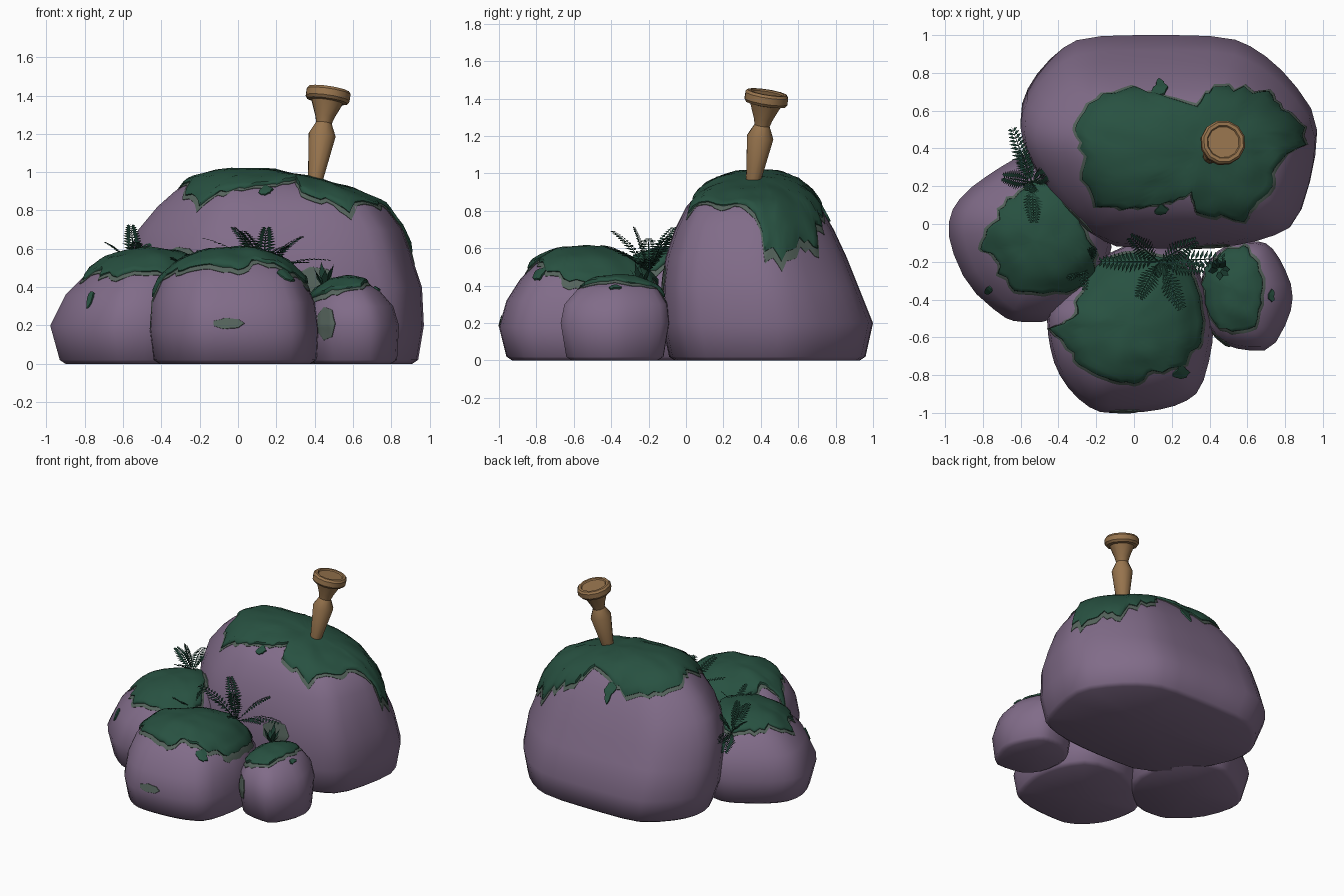
import bpy, bmesh, math
from mathutils import Vector, noise
from mathutils.bvhtree import BVHTree

cube = bpy.data.objects.get("Cube")
if cube:
    bpy.data.objects.remove(cube, do_unlink=True)


def material(name, rgb):
    m = bpy.data.materials.new(name)
    m.use_nodes = True
    m.diffuse_color = (*rgb, 1)
    bsdf = m.node_tree.nodes["Principled BSDF"]
    bsdf.inputs["Base Color"].default_value = (*rgb, 1)
    bsdf.inputs["Roughness"].default_value = 0.9
    return m


STONE = material("purple stone", (0.22, 0.15, 0.25))
MOSS = material("moss green", (0.021, 0.083, 0.053))
FADED = material("faded moss", (0.09, 0.125, 0.106))
FERN = material("dark fern", (0.01, 0.043, 0.028))
WOOD = material("tan wood", (0.31, 0.175, 0.075))


def finish(name, bm, mat, angle=40):
    bmesh.ops.recalc_face_normals(bm, faces=bm.faces)
    mesh = bpy.data.meshes.new(name)
    bm.to_mesh(mesh)
    bm.free()
    ob = bpy.data.objects.new(name, mesh)
    bpy.context.collection.objects.link(ob)
    mesh.materials.append(mat)
    if angle:
        bpy.ops.object.select_all(action="DESELECT")
        ob.select_set(True)
        bpy.context.view_layer.objects.active = ob
        bpy.ops.object.shade_smooth_by_angle(angle=math.radians(angle))


def loft(rings, start, end=None):
    """Bridge closed rings; start and end are cap points."""
    bm = bmesh.new()
    rows = [[bm.verts.new(p) for p in ring] for ring in rings]
    n = len(rows[0])
    for a, b in zip(rows, rows[1:]):
        for i in range(n):
            j = (i + 1) % n
            bm.faces.new((a[i], a[j], b[j], b[i]))
    for row, tip in ((rows[0], start), (rows[-1], end)):
        if tip is not None:
            v = bm.verts.new(tip)
            for i in range(n):
                bm.faces.new((row[i], row[(i + 1) % n], v))
    return bm


# Boulders: a plan outline fitted to stacked levels (z, x min, x max, y min, y max)
def boulder(name, plan, levels):
    pts = [Vector(p) for p in plan]
    soft = []
    for p, q in zip(pts, pts[1:] + pts[:1]):
        soft += [p.lerp(q, 0.25), p.lerp(q, 0.75)]
    lo = Vector((min(p.x for p in soft), min(p.y for p in soft)))
    hi = Vector((max(p.x for p in soft), max(p.y for p in soft)))
    z, x0, x1, y0, y1 = levels[0]
    inset = (0, x0 + 0.03, x1 - 0.03, y0 + 0.03, y1 - 0.03)
    rings = []
    for z, x0, x1, y0, y1 in [inset] + levels:
        ring = []
        for p in soft:
            u, v = (p.x - lo.x) / (hi.x - lo.x), (p.y - lo.y) / (hi.y - lo.y)
            ring.append(Vector((x0 + u * (x1 - x0), y0 + v * (y1 - y0), z)))
        rings.append(ring)
    top = sum(rings[-1], Vector()) / len(soft) + Vector((0, 0, 0.01))
    base = sum(rings[0], Vector()) / len(soft)
    bm = loft(rings, base, top)
    bmesh.ops.recalc_face_normals(bm, faces=bm.faces)
    tree = BVHTree.FromBMesh(bm)
    finish(name, bm, STONE, 180)
    return tree


big = boulder("big_boulder", [
    (-0.27, 1), (0.12, 1.01), (0.5, 1), (0.66, 0.93), (0.83, 0.78), (0.98, 0.56), (0.96, 0.3), (0.87, 0),
    (0.72, -0.08), (0.5, -0.13), (0.15, -0.14), (-0.17, -0.12), (-0.41, 0.12), (-0.58, 0.42), (-0.61, 0.6),
    (-0.55, 0.76), (-0.41, 0.92)], [
    (0.02, -0.53, 0.94, -0.09, 0.96), (0.2, -0.6, 0.97, -0.13, 1.0),
    (0.4, -0.6, 0.96, -0.13, 0.92), (0.55, -0.58, 0.91, -0.11, 0.86),
    (0.7, -0.52, 0.86, -0.06, 0.79), (0.82, -0.42, 0.77, 0, 0.72),
    (0.9, -0.33, 0.6, 0.07, 0.66), (0.96, -0.24, 0.38, 0.16, 0.59),
    (0.995, -0.12, 0.2, 0.26, 0.5)])
side = boulder("side_boulder", [
    (-0.98, 0.05), (-0.98, -0.1), (-0.88, -0.33), (-0.7, -0.49), (-0.62, -0.52), (-0.45, -0.52), (-0.25, -0.4),
    (-0.12, -0.2), (-0.13, 0.1), (-0.3, 0.33), (-0.48, 0.39), (-0.6, 0.37), (-0.75, 0.28), (-0.9, 0.17)], [
    (0.02, -0.93, -0.15, -0.48, 0.33), (0.2, -0.98, -0.12, -0.52, 0.38),
    (0.36, -0.9, -0.14, -0.47, 0.34), (0.46, -0.8, -0.18, -0.38, 0.27),
    (0.54, -0.69, -0.24, -0.28, 0.18), (0.58, -0.57, -0.33, -0.18, 0.08)])
front = boulder("front_boulder", [
    (-0.1, -1), (-0.21, -0.99), (-0.33, -0.9), (-0.42, -0.77), (-0.46, -0.62), (-0.47, -0.48), (-0.38, -0.37),
    (-0.27, -0.27), (-0.18, -0.18), (0, -0.1), (0.25, -0.12), (0.38, -0.3), (0.43, -0.5), (0.42, -0.67),
    (0.36, -0.88), (0.26, -0.95), (0.1, -0.99)], [
    (0.02, -0.44, 0.41, -0.96, -0.15), (0.18, -0.46, 0.42, -1.0, -0.1),
    (0.32, -0.45, 0.4, -0.96, -0.11), (0.43, -0.41, 0.35, -0.89, -0.17),
    (0.53, -0.31, 0.25, -0.8, -0.27), (0.585, -0.15, 0.13, -0.68, -0.42)])
small = boulder("small_boulder", [
    (0.64, -0.08), (0.72, -0.1), (0.79, -0.2), (0.85, -0.35), (0.83, -0.49), (0.73, -0.67), (0.58, -0.67),
    (0.45, -0.63), (0.36, -0.5), (0.34, -0.3), (0.41, -0.15), (0.53, -0.09)], [
    (0.02, 0.37, 0.83, -0.64, -0.12), (0.2, 0.35, 0.84, -0.67, -0.09),
    (0.3, 0.36, 0.81, -0.65, -0.1), (0.38, 0.41, 0.74, -0.58, -0.15),
    (0.43, 0.48, 0.66, -0.47, -0.27)])


# Moss: outlines draped onto a boulder from above or from the front
def drape(name, tree, outline, mat, lift, grow=0, jag=0.03, frontal=False):
    pts = [Vector(p) for p in outline]
    c = sum(pts, Vector((0, 0))) / len(pts)
    edge = []
    for p, q in zip(pts, pts[1:] + pts[:1]):
        for k in range(4):
            e = p.lerp(q, k / 4) - c
            wobble = jag * noise.noise(Vector((e.x * 23, e.y * 23, 1)))
            edge.append(e + e.normalized() * (grow + wobble))

    def project(uv, height):
        if frontal:
            origin, ray = Vector((uv.x, -3, uv.y)), Vector((0, 1, 0))
        else:
            origin, ray = Vector((uv.x, uv.y, 3)), Vector((0, 0, -1))
        hit, normal, _, _ = tree.ray_cast(origin, ray)
        if hit is None:
            hit, normal, _, _ = tree.find_nearest(Vector((uv.x, uv.y, 0.3)))
        return hit + normal * height

    rings = []
    for t in (0.1, 0.25, 0.4, 0.52, 0.64, 0.74, 0.83, 0.91, 0.97):
        rings.append([project(c + e * t, lift * (1 + 0.5 * noise.noise(Vector((e.x * t * 9, e.y * t * 9, 0)))))
                      for e in edge])
    rings.append([project(c + e, lift * 0.6) for e in edge])
    rings.append([project(c + e, -0.01) for e in edge])
    finish(name, loft(rings, project(c, lift)), mat, 50)


def blob(x, y, rx, ry):
    return [(x + rx * math.cos(a * math.tau / 7), y + ry * math.sin(a * math.tau / 7)) for a in range(7)]


def moss_cap(label, tree, outline):
    drape(label + "_moss", tree, outline, MOSS, 0.02)
    drape(label + "_moss_fringe", tree, outline, FADED, 0.006, grow=0.02)


moss_cap("big", big, [
    (-0.31, 0.52), (-0.2, 0.66), (0, 0.72), (0.13, 0.68), (0.33, 0.62), (0.42, 0.72), (0.57, 0.71), (0.7, 0.69),
    (0.77, 0.6), (0.9, 0.51), (0.89, 0.42), (0.8, 0.37), (0.71, 0.27), (0.72, 0.18), (0.65, 0.12), (0.58, 0.02),
    (0.46, 0.05), (0.33, 0.06), (0.3, 0.17), (0.18, 0.12), (0, 0.09), (-0.19, 0.1), (-0.26, 0.24), (-0.26, 0.4)])
moss_cap("side", side, [
    (-0.81, -0.13), (-0.74, 0), (-0.66, 0.12), (-0.55, 0.2), (-0.42, 0.22), (-0.3, 0.05), (-0.22, -0.12),
    (-0.21, -0.27), (-0.36, -0.36), (-0.6, -0.36), (-0.7, -0.27), (-0.71, -0.18)])
moss_cap("front", front, [
    (-0.42, -0.55), (-0.36, -0.63), (-0.28, -0.74), (-0.15, -0.82), (0, -0.84), (0.1, -0.78), (0.27, -0.74),
    (0.34, -0.62), (0.35, -0.48), (0.31, -0.3), (0.22, -0.18), (0, -0.15), (-0.2, -0.22), (-0.29, -0.4),
    (-0.31, -0.5)])
moss_cap("small", small, [
    (0.38, -0.24), (0.48, -0.15), (0.58, -0.13), (0.65, -0.21), (0.68, -0.38), (0.64, -0.54), (0.52, -0.58),
    (0.41, -0.49), (0.38, -0.35)])

# Loose moss spots
spots = [(big, 0.14, 0.72, 0.04, 0.045), (big, 0.15, 0.08, 0.035, 0.03), (side, -0.76, -0.35, 0.02, 0.02),
         (front, 0.25, -0.78, 0.04, 0.04), (small, 0.73, -0.38, 0.015, 0.035)]
for i, (tree, *shape) in enumerate(spots):
    drape(f"moss_spot_{i}", tree, blob(*shape), MOSS, 0.01)
for i, (tree, *shape) in enumerate([(front, -0.05, 0.21, 0.085, 0.03), (small, 0.46, 0.21, 0.05, 0.09),
                                    (big, 0.4, 0.42, 0.11, 0.09), (big, -0.3, 0.57, 0.08, 0.04)]):
    drape(f"faded_spot_{i}", tree, blob(*shape), FADED, 0.005, jag=0.005, frontal=True)

# Wooden peg leaning out of the big boulder
foot, head = Vector((0.395, 0.35, 0.9)), Vector((0.475, 0.435, 1.435))
axis = (head - foot).normalized()
turn = axis.to_track_quat("Z", "Y")
profile = [(0.03, 0), (0.037, 0.04), (0.073, 0.3), (0.042, 0.365), (0.052, 0.4), (0.085, 0.478), (0.108, 0.482),
           (0.119, 0.497), (0.119, 0.532), (0.108, 0.546), (0.09, 0.546), (0.084, 0.538)]
rings = [[foot + turn @ Vector((r * math.cos(k * math.tau / 12), r * math.sin(k * math.tau / 12), h))
          for k in range(12)] for r, h in profile]
finish("wooden_peg", loft(rings, foot, foot + axis * 0.538), WOOD, 35)


# Ferns: gently arched stems with paired tapering leaflets
def fern(name, root, tips, leaflets=13, width=0.06):
    bm = bmesh.new()
    root = Vector(root)
    for tip in tips:
        tip = Vector(tip)
        span = tip - root
        across = span.cross(Vector((0, 0, 1))).normalized()

        def stem(t):
            return root + span * t + Vector((0, 0, 0.1 * span.length * math.sin(math.pi * t)))

        def face(*pts):
            bm.faces.new([bm.verts.new(p) for p in pts])

        thin = across * 0.004
        face(root - thin, root + thin, stem(0.5) + thin, stem(0.5) - thin)
        face(stem(0.5) - thin, stem(0.5) + thin, tip)
        for k in range(leaflets):
            t = 0.15 + 0.83 * k / leaflets
            p, along = stem(t), (stem(t + 0.02) - stem(t)).normalized()
            reach = width * min(1, 2.5 * t) * math.sqrt(1.05 - t)
            for s in (-1, 1):
                out = p + across * s * reach + along * reach * 0.4 - Vector((0, 0, reach * 0.2))
                mid = p.lerp(out, 0.4)
                face(p - along * 0.003, mid - along * 0.009, out, mid + along * 0.009)
    finish(name, bm, FERN, 0)


fern("middle_fern", (0.13, -0.2, 0.47), [
    (-0.2, -0.2, 0.66), (-0.03, -0.06, 0.72), (0.02, -0.4, 0.7), (0.15, -0.28, 0.72), (0.26, -0.46, 0.62),
    (0.34, -0.08, 0.67), (0.5, -0.18, 0.54), (0.38, -0.24, 0.53)], width=0.075)
fern("back_fern", (-0.54, 0.22, 0.5), [
    (-0.53, 0.0, 0.64), (-0.7, 0.25, 0.64), (-0.65, 0.52, 0.55), (-0.44, 0.28, 0.66),
    (-0.56, 0.17, 0.73), (-0.6, 0.4, 0.42)], width=0.07)
fern("low_fern", (-0.27, -0.2, 0.45), [(-0.35, -0.3, 0.56), (-0.26, -0.36, 0.58), (-0.2, -0.12, 0.6)], 8, 0.04)

# Broad-leaved sprout behind the small boulder
bm = bmesh.new()
root = Vector((0.45, -0.24, 0.39))
for k in range(7):
    a = k * 2.4
    tip = root + Vector((0.06 * math.cos(a), 0.06 * math.sin(a), 0.08 + 0.01 * k))
    mid = root.lerp(tip, 0.6)
    wide = Vector((-math.sin(a), math.cos(a), 0)) * 0.018
    bm.faces.new([bm.verts.new(p) for p in (root, mid + wide, tip, mid - wide)])
finish("leafy_sprout", bm, FERN, 0)
